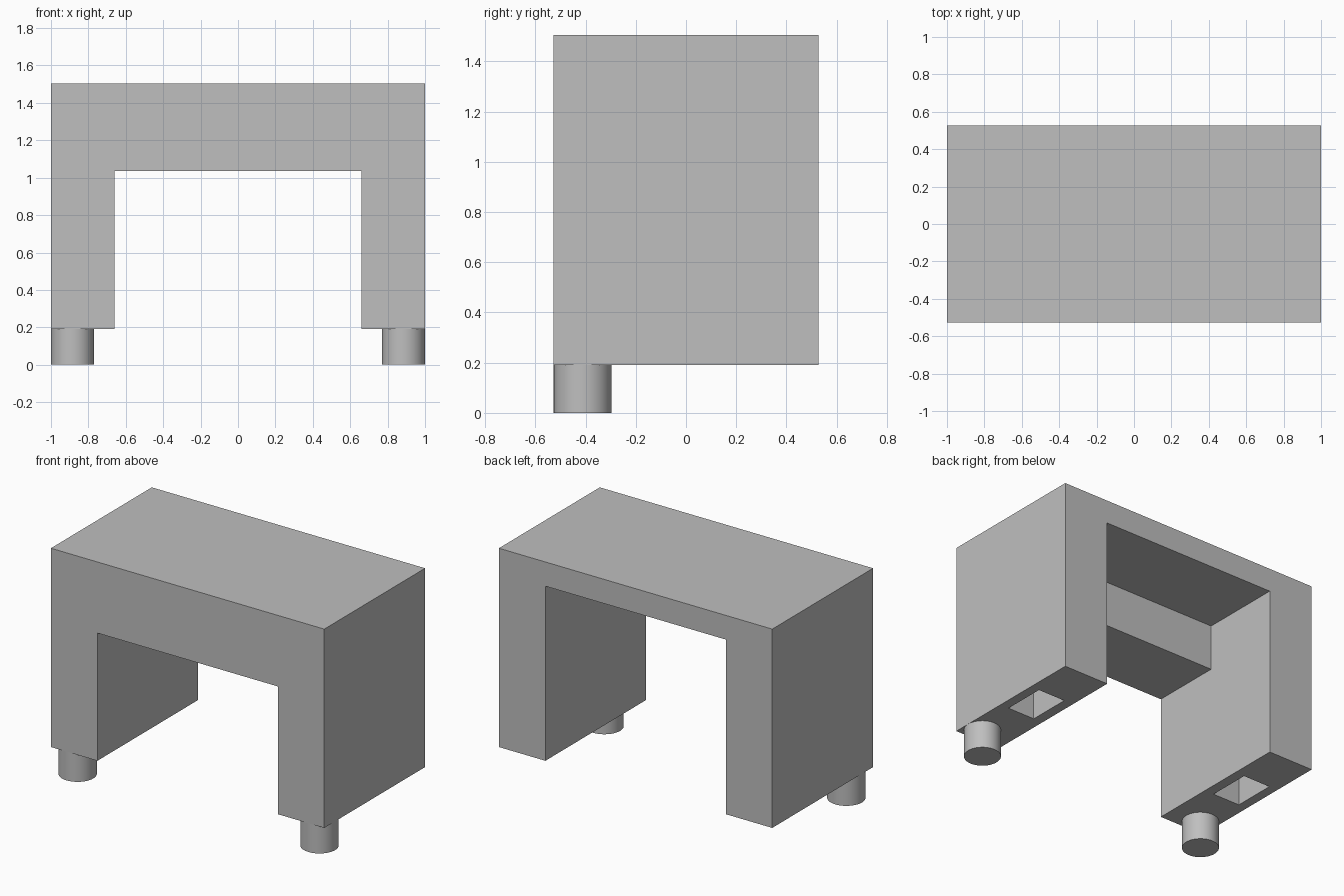
import bpy
import bmesh
from mathutils import Matrix, Vector

cube = bpy.data.objects.get("Cube")
if cube:
    bpy.data.objects.remove(cube, do_unlink=True)

grey = bpy.data.materials.new("plain_grey")
grey.use_nodes = True
colour = (0.52, 0.52, 0.52, 1)
grey.diffuse_color = colour
grey.node_tree.nodes["Principled BSDF"].inputs["Base Color"].default_value = colour

HALF_X, HALF_Y = 1.0, 0.527
BASE, TOP = 0.19, 1.505
INNER_X = 0.66


def finish(name, bm):
    mesh = bpy.data.meshes.new(name)
    bm.to_mesh(mesh)
    bm.free()
    mesh.materials.append(grey)
    obj = bpy.data.objects.new(name, mesh)
    bpy.context.collection.objects.link(obj)
    return obj


def box(name, low, high):
    low, high = Vector(low), Vector(high)
    bm = bmesh.new()
    place = Matrix.Translation((low + high) / 2) @ Matrix.Diagonal((high - low).to_4d())
    bmesh.ops.create_cube(bm, size=1, matrix=place)
    return finish(name, bm)


def cut(target, cutter):
    mod = target.modifiers.new(cutter.name, 'BOOLEAN')
    mod.operation = 'DIFFERENCE'
    mod.solver = 'EXACT'
    mod.object = cutter
    cutter.hide_render = True
    cutter.hide_set(True)


# Body block
body = box("body", (-HALF_X, -HALF_Y, BASE), (HALF_X, HALF_Y, TOP))

# Through opening, taller in the rear half
cut(body, box("opening_cutter", (-INNER_X, -1, 0), (INNER_X, 1, 1.035)))
cut(body, box("rear_recess_cutter", (-INNER_X, -0.04, 0.5), (INNER_X, 1, 1.345)))

for side, s in (("left", 1), ("right", -1)):
    # Rectangular socket under each side panel
    xs = sorted((s * 0.73, s * 0.935))
    cut(body, box(side + "_socket_cutter", (xs[0], -0.10, 0), (xs[1], 0.195, 0.7)))

    # Round front foot
    bm = bmesh.new()
    bmesh.ops.create_cone(bm, cap_ends=True, segments=48, radius1=0.115, radius2=0.115,
                          depth=BASE,
                          matrix=Matrix.Translation((s * 0.885, -0.412, BASE / 2)))
    foot = finish(side + "_front_foot", bm)
    bpy.ops.object.select_all(action='DESELECT')
    foot.select_set(True)
    bpy.context.view_layer.objects.active = foot
    bpy.ops.object.shade_smooth_by_angle()

# Apply the cuts and drop the cutters
bpy.ops.object.select_all(action='DESELECT')
body.select_set(True)
bpy.context.view_layer.objects.active = body
cutters = [m.object for m in body.modifiers]
for mod in list(body.modifiers):
    bpy.ops.object.modifier_apply(modifier=mod.name)
for cutter in cutters:
    bpy.data.objects.remove(cutter, do_unlink=True)
